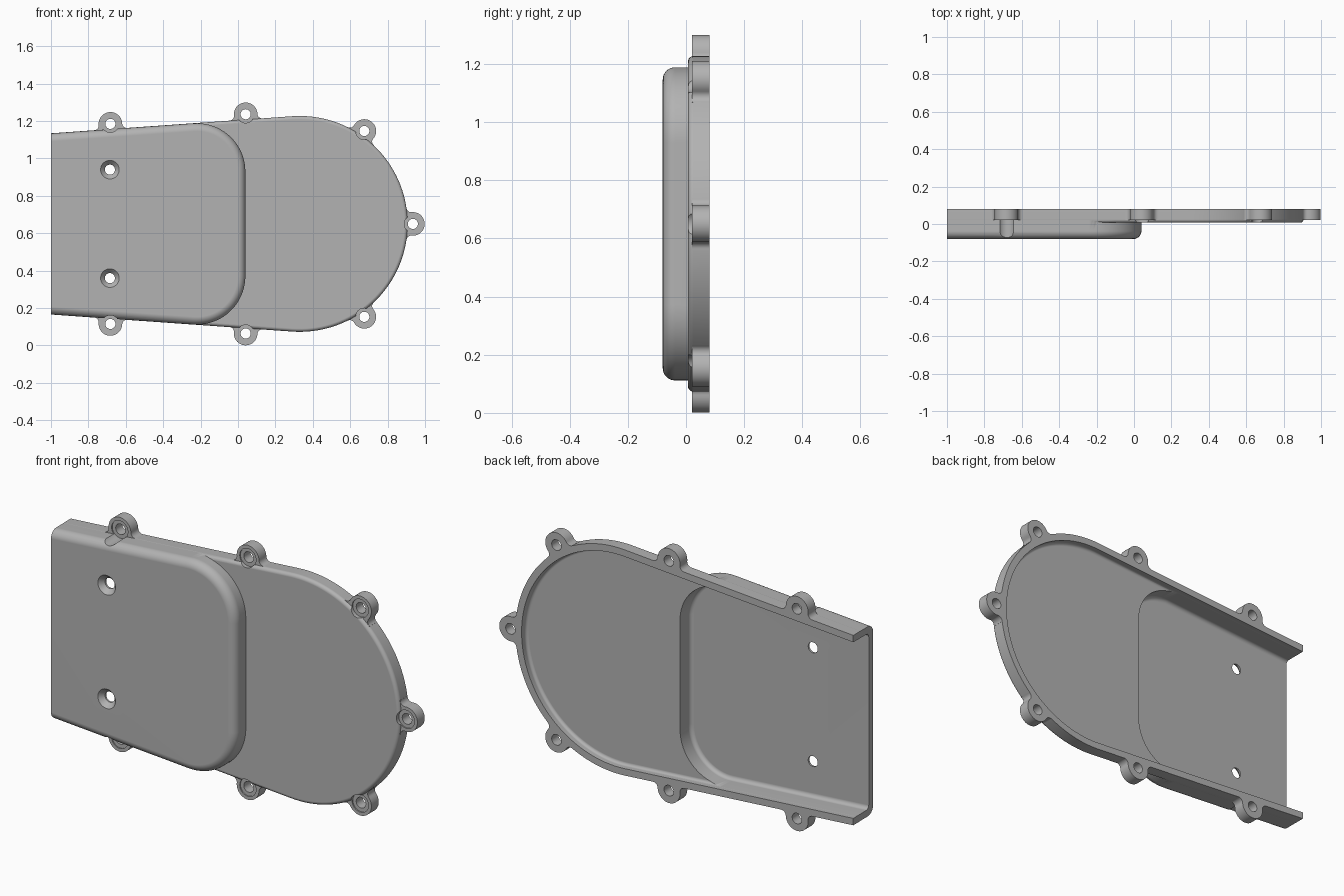
import bpy, bmesh
from math import sin, cos, pi, sqrt, asin, radians, atan

cube = bpy.data.objects.get("Cube")
if cube:
    bpy.data.objects.remove(cube, do_unlink=True)

MID = 0.65            # height of the symmetry axis
R, CX = 0.577, 0.33   # round end: radius and centre
TILT = atan(0.0707)   # taper of the long sides
WALL = 0.035
FRONT, PLATE, BACK = -0.08, 0.007, 0.08
BOSS_R, BOSS_OUT, FLARE = 0.063, 0.028, 0.025
HOLE_R = 0.027

steel = bpy.data.materials.new("plain grey metal")
steel.use_nodes = True
grey = (0.45, 0.45, 0.45, 1)
steel.diffuse_color = grey
steel.node_tree.nodes["Principled BSDF"].inputs["Base Color"].default_value = grey


def loft(name, rings):
    """Solid through rings, each being (outline points in x/z, y)."""
    bm = bmesh.new()
    loops = [[bm.verts.new((x, y, MID + z)) for x, z in pts] for pts, y in rings]
    n = len(loops[0])
    for a, b in zip(loops, loops[1:]):
        for i in range(n):
            j = (i + 1) % n
            bm.faces.new((a[i], a[j], b[j], b[i]))
    bm.faces.new(loops[0])
    bm.faces.new(loops[-1][::-1])
    bmesh.ops.recalc_face_normals(bm, faces=bm.faces)
    mesh = bpy.data.meshes.new(name)
    bm.to_mesh(mesh)
    bm.free()
    mesh.materials.append(steel)
    ob = bpy.data.objects.new(name, mesh)
    bpy.context.collection.objects.link(ob)
    return ob


def arc(cx, cz, r, a0, a1, n):
    return [(cx + r * cos(a0 + (a1 - a0) * k / n),
             cz + r * sin(a0 + (a1 - a0) * k / n)) for k in range(n + 1)]


def side_height(x, inset):
    return (R - inset + (x - CX) * sin(TILT)) / cos(TILT)


def body_outline(inset, x0):
    top = pi / 2 + TILT
    h = side_height(x0, inset)
    return [(x0, h)] + arc(CX, 0, R - inset, top, -top, 72) + [(x0, -h)]


def pad_outline(inset, x0, end=0.04, corner=0.26):
    cx = end - corner
    cz = side_height(cx, 0) - corner / cos(TILT)
    h = side_height(x0, inset)
    half = [(x0, h)] + arc(cx, cz, corner - inset, pi / 2 + TILT, 0, 20)
    return half + [(x, -z) for x, z in reversed(half)]


def rounded(name, outline, inset, x0, front, back, fillet, steps=8):
    """Prism whose front edge is rounded over."""
    rings = []
    for k in range(steps + 1):
        a = pi / 2 * k / steps
        rings.append((outline(inset + fillet * (1 - sin(a)), x0),
                      front + fillet * (1 - cos(a))))
    rings.append((outline(inset, x0), back))
    return loft(name, rings)


def turned(name, x, z, steps):
    """Round solid along y from (radius, y) steps."""
    return loft(name, [(arc(x, z, r, 0, 2 * pi, 40)[:-1], y) for r, y in steps])


def box(name, x0, x1, y0, y1):
    return loft(name, [([(x0, -2), (x1, -2), (x1, 2), (x0, 2)], y) for y in (y0, y1)])


def combine(target, tool, op):
    tool.hide_render = True
    mod = target.modifiers.new(op.lower(), 'BOOLEAN')
    mod.object, mod.operation, mod.solver = tool, op, 'EXACT'
    bpy.context.view_layer.objects.active = target
    bpy.ops.object.modifier_apply(modifier=mod.name)
    bpy.data.objects.remove(tool, do_unlink=True)


def boss(phi, cx, cz, sink):
    """Screw ear with flared feet, pointing outward along phi."""
    d = BOSS_OUT + sink
    up = FLARE - d
    s = sqrt((BOSS_R + FLARE) ** 2 - up ** 2)
    a = asin(up / (BOSS_R + FLARE))
    right = [(s, -d - 0.015)] + arc(s, up, FLARE, -pi / 2, a - pi, 8)
    left = [(-u, v) for u, v in reversed(right)]
    pts = right + arc(0, 0, BOSS_R, a, pi - a, 28)[1:-1] + left
    t = (sin(phi), -cos(phi))
    n = (cos(phi), sin(phi))
    pts = [(cx + u * t[0] + v * n[0], cz + u * t[1] + v * n[1]) for u, v in pts]
    return loft("boss", [(pts, 0.021), (pts, BACK + 0.04)])


# Outer shape: tapered plate with a raised pad
cover = rounded("gear_cover", body_outline, 0, -1.1, PLATE, BACK + 0.02, 0.018)
combine(cover, rounded("pad", pad_outline, 0.0006, -1.12, FRONT, 0.05, 0.042), 'UNION')

# Screw bosses: along the sides, on the round end and at the tip
side = pi / 2 + TILT
spots = [(side, -0.972, 0), (side, -0.247, 0), (radians(55.2), 0, 0.006)]
spots += [(-phi, -t, sink) for phi, t, sink in spots] + [(0, 0, 0.006)]
centres = []
for phi, t, sink in spots:
    r = R + BOSS_OUT
    x = CX + r * cos(phi) + t * sin(phi)
    z = r * sin(phi) - t * cos(phi)
    # the tangent flips on the lower side
    centres.append((x, z))
    combine(cover, boss(phi, x, z, sink), 'UNION')

# Hollow inside, open at the back and at the wide end
combine(cover, rounded("cavity", body_outline, WALL, -1.2, PLATE + WALL, 0.2, 0.015), 'DIFFERENCE')
combine(cover, rounded("pad_cavity", pad_outline, WALL + 0.0006, -1.22,
                       FRONT + WALL, 0.15, 0.02), 'DIFFERENCE')

# Trim the back rim and the open end flat
combine(cover, box("back_trim", -2, 2, BACK, 0.5), 'DIFFERENCE')
combine(cover, box("end_trim", -2, -1, -0.5, 0.6), 'DIFFERENCE')

# Counterbored boss holes, cut through the wall in front of them
for x, z in centres:
    combine(cover, turned("bolt_hole", x, z, [(0.046, -0.2), (0.046, 0.027),
                                              (HOLE_R, 0.027), (HOLE_R, 0.2)]), 'DIFFERENCE')

# Countersunk holes in the pad
for z in (-0.29, 0.29):
    combine(cover, turned("screw_hole", -0.685, z, [(0.068, -0.1), (HOLE_R, -0.055),
                                                    (HOLE_R, 0.1)]), 'DIFFERENCE')

# Smooth shading with crisp edges
bpy.ops.object.select_all(action='DESELECT')
cover.select_set(True)
bpy.context.view_layer.objects.active = cover
bpy.ops.object.shade_smooth_by_angle(angle=radians(30))
weighted = cover.modifiers.new("weighted_normals", 'WEIGHTED_NORMAL')
weighted.keep_sharp = True
